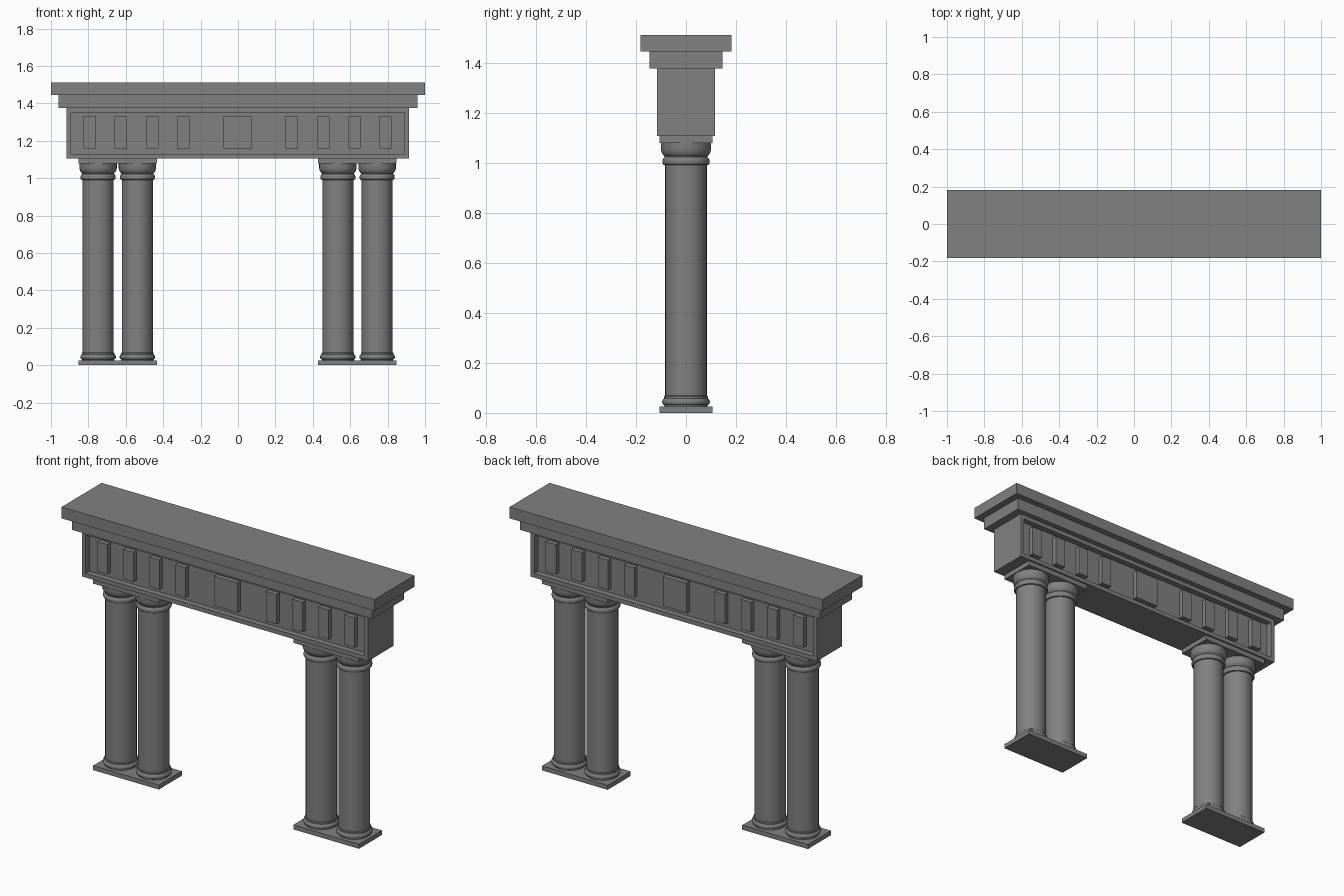
import bpy, bmesh
from math import radians
from mathutils import Vector

if "Cube" in bpy.data.objects:
    bpy.data.objects.remove(bpy.data.objects["Cube"])


def finish(bm, name):
    bmesh.ops.recalc_face_normals(bm, faces=bm.faces)
    me = bpy.data.meshes.new(name)
    bm.to_mesh(me)
    bm.free()
    ob = bpy.data.objects.new(name, me)
    bpy.context.collection.objects.link(ob)
    me.materials.append(stone)
    return ob


def box(name, x0, x1, y0, y1, z0, z1, recess=0.0, rim=0.024):
    """Box; optional rimmed recess in the front and back faces."""
    bm = bmesh.new()
    bmesh.ops.create_cube(bm, size=1)
    for v in bm.verts:
        v.co = Vector(((x0 + x1) / 2 + v.co.x * (x1 - x0),
                       (y0 + y1) / 2 + v.co.y * (y1 - y0),
                       (z0 + z1) / 2 + v.co.z * (z1 - z0)))
    bm.normal_update()
    if recess:
        for face in [f for f in bm.faces if abs(f.normal.y) > 0.9]:
            n = face.normal.copy()
            bmesh.ops.inset_region(bm, faces=[face], thickness=rim,
                                   use_even_offset=True)
            ext = bmesh.ops.extrude_discrete_faces(bm, faces=[face])
            bmesh.ops.translate(bm, verts=ext["faces"][0].verts, vec=-n * recess)
    return finish(bm, name)


def lathe(name, profile, x, sides=32):
    """Revolve a (radius, z) profile around a vertical axis at x."""
    bm = bmesh.new()
    pts = [bm.verts.new((r, 0, z)) for r, z in profile]
    edges = [bm.edges.new(p) for p in zip(pts, pts[1:])]
    bmesh.ops.spin(bm, geom=pts + edges, cent=(0, 0, 0), axis=(0, 0, 1),
                   angle=radians(360), steps=sides)
    bmesh.ops.remove_doubles(bm, verts=bm.verts, dist=1e-5)
    ob = finish(bm, name)
    ob.location.x = x
    bpy.ops.object.select_all(action='DESELECT')
    ob.select_set(True)
    bpy.context.view_layer.objects.active = ob
    bpy.ops.object.shade_smooth_by_angle(angle=radians(40))
    return ob


# Dark grey stone
stone = bpy.data.materials.new("dark_stone")
stone.diffuse_color = (0.22, 0.22, 0.22, 1)
stone.use_nodes = True
stone.node_tree.nodes["Principled BSDF"].inputs["Base Color"].default_value = stone.diffuse_color

# Entablature: recessed frieze beam and stepped cornice
box("frieze_beam", -0.917, 0.913, -0.115, 0.115, 1.106, 1.376, recess=0.034)
box("lower_cornice", -0.96, 0.96, -0.146, 0.146, 1.376, 1.445)
box("upper_cornice", -1, 1, -0.182, 0.182, 1.445, 1.511)

# Raised frieze blocks on both faces
for side, sy in (("front", -1), ("back", 1)):
    ys = sorted((sy * 0.08, sy * 0.108))
    box(f"{side}_centre_block", -0.078, 0.072, *ys, 1.158, 1.33)
    for i, cx in enumerate((0.29, 0.457, 0.624, 0.791)):
        for sx in (-1, 1):
            x = sx * cx - 0.002
            box(f"{side}_frieze_block_{i}", x - 0.033, x + 0.033, *ys, 1.158, 1.33)

# Paired columns with shared base and cap plates
profile = [(0, 0.024), (0.086, 0.024), (0.086, 0.031), (0.092, 0.034),
           (0.095, 0.041), (0.095, 0.047), (0.092, 0.054), (0.087, 0.058),
           (0.087, 0.066), (0.083, 0.069),
           (0.083, 0.99), (0.09, 0.992), (0.094, 0.999), (0.094, 1.01),
           (0.09, 1.019), (0.086, 1.022), (0.086, 1.026), (0.09, 1.03),
           (0.096, 1.038), (0.1, 1.052), (0.1, 1.08), (0, 1.08)]
for sx in (-1, 1):
    xs = sorted((sx * 0.43 - 0.003, sx * 0.85 - 0.003))
    box("base_plate", *xs, -0.105, 0.105, 0, 0.026)
    box("cap_plate", *xs, -0.105, 0.105, 1.078, 1.106)
    for cx in (0.536, 0.746):
        lathe("column", profile, sx * cx - 0.002)
